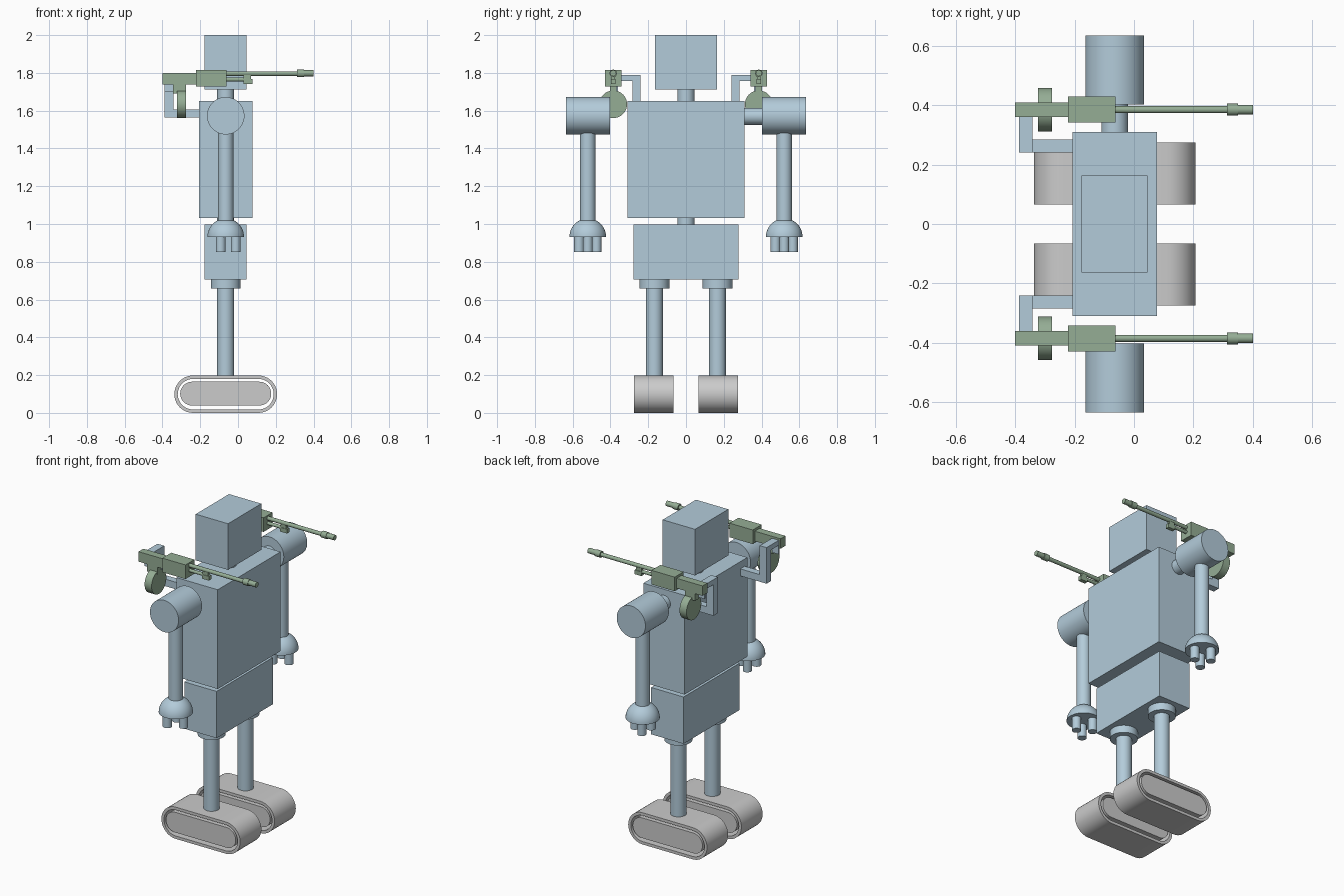
import bpy, bmesh, math
from mathutils import Matrix, Vector

if "Cube" in bpy.data.objects:
    bpy.data.objects.remove(bpy.data.objects["Cube"])


def material(name, rgb):
    m = bpy.data.materials.new(name)
    m.diffuse_color = (*rgb, 1)
    m.use_nodes = True
    m.node_tree.nodes["Principled BSDF"].inputs["Base Color"].default_value = m.diffuse_color
    return m


BLUE = material("blue_paint", (0.45, 0.6, 0.7))
GREEN = material("green_paint", (0.3, 0.42, 0.3))
CX = -0.065  # body axis


def finish(name, bm, mat, smooth=False):
    bmesh.ops.recalc_face_normals(bm, faces=bm.faces)
    me = bpy.data.meshes.new(name)
    bm.to_mesh(me)
    bm.free()
    ob = bpy.data.objects.new(name, me)
    bpy.context.collection.objects.link(ob)
    if mat:
        me.materials.append(mat)
    if smooth:
        bpy.ops.object.select_all(action='DESELECT')
        ob.select_set(True)
        bpy.context.view_layer.objects.active = ob
        bpy.ops.object.shade_smooth_by_angle(angle=math.radians(35))
    return ob


def box(name, xs, ys, zs, mat=BLUE):
    lo = Vector((min(xs), min(ys), min(zs)))
    hi = Vector((max(xs), max(ys), max(zs)))
    bm = bmesh.new()
    bmesh.ops.create_cube(bm, size=1, matrix=Matrix.Translation((lo + hi) / 2)
                          @ Matrix.Diagonal((*(hi - lo), 1)))
    return finish(name, bm, mat)


def cyl(name, a, b, r, mat=BLUE, seg=48):
    a, b = Vector(a), Vector(b)
    d = b - a
    rot = d.to_track_quat('Z', 'Y').to_matrix().to_4x4()
    bm = bmesh.new()
    bmesh.ops.create_cone(bm, cap_ends=True, segments=seg, radius1=r, radius2=r,
                          depth=d.length, matrix=Matrix.Translation((a + b) / 2) @ rot)
    return finish(name, bm, mat, True)


def dome(name, x, y, z, r, mat=BLUE):
    bm = bmesh.new()
    bmesh.ops.create_uvsphere(bm, u_segments=48, v_segments=24, radius=r,
                              matrix=Matrix.Translation((x, y, z)))
    bmesh.ops.bisect_plane(bm, geom=bm.verts[:] + bm.edges[:] + bm.faces[:],
                           plane_co=(x, y, z), plane_no=(0, 0, -1), clear_outer=True)
    bmesh.ops.holes_fill(bm, edges=[e for e in bm.edges if e.is_boundary])
    return finish(name, bm, mat, True)


def stadium(cx, cz, half, r, n=20):
    pts = []
    for side in (1, -1):
        for i in range(n + 1):
            t = math.pi * i / n - math.pi / 2
            pts.append((cx + side * (half + r * math.cos(t)), cz + side * r * math.sin(t)))
    return pts


def extrude_y(name, outer, y0, y1, inner=None, mat=None):
    bm = bmesh.new()

    def ring(pts, y):
        return [bm.verts.new((x, y, z)) for x, z in pts]

    def bridge(a, b):
        n = len(a)
        for i in range(n):
            j = (i + 1) % n
            bm.faces.new((a[i], a[j], b[j], b[i]))

    o0, o1 = ring(outer, y0), ring(outer, y1)
    bridge(o0, o1)
    if inner:
        i0, i1 = ring(inner, y0), ring(inner, y1)
        bridge(i0, i1)
        bridge(o0, i0)
        bridge(o1, i1)
    else:
        bm.faces.new(o0)
        bm.faces.new(o1)
    return finish(name, bm, mat, True)


# Body
box("head", (-0.177, 0.046), (-0.164, 0.164), (1.712, 2.0))
cyl("neck", (CX, 0, 1.64), (CX, 0, 1.72), 0.045)
box("torso", (-0.207, 0.077), (-0.31, 0.31), (1.033, 1.652))
cyl("waist", (CX, 0, 0.99), (CX, 0, 1.04), 0.045)
box("pelvis", (-0.177, 0.046), (-0.277, 0.277), (0.705, 0.997))
cyl("shoulder_joint", (CX, 0.3, 1.57), (CX, 0.41, 1.57), 0.045)

for side, s in (("right", -1), ("left", 1)):
    # Leg and track
    y = s * 0.167
    cyl(side + "_hip_collar", (CX, y, 0.659), (CX, y, 0.71), 0.079)
    cyl(side + "_leg", (CX, y, 0.19), (CX, y, 0.67), 0.045)
    y0, y1 = s * 0.065, s * 0.274
    extrude_y(side + "_track_belt", stadium(CX, 0.099, 0.173, 0.099), y0, y1,
              stadium(CX, 0.099, 0.173, 0.081))
    extrude_y(side + "_track_core", stadium(CX, 0.102, 0.178, 0.063), y0, y1)

    # Arm and three-fingered hand
    y = s * 0.52
    cyl(side + "_shoulder", (CX, s * 0.403, 1.573), (CX, s * 0.634, 1.573), 0.099)
    cyl(side + "_arm", (CX, y, 1.0), (CX, y, 1.5), 0.041)
    dome(side + "_hand", CX, y, 0.932, 0.097)
    for k in range(3):
        t = k * math.tau / 3
        fx, fy = CX + 0.053 * math.cos(t), y + 0.053 * math.sin(t)
        cyl(f"{side}_finger_{k + 1}", (fx, fy, 0.853), (fx, fy, 0.94), 0.026, seg=32)

    # Gun bracket behind the torso
    bx, by = (-0.388, -0.341), (s * 0.24, s * 0.284)
    box(side + "_bracket_arm", (-0.388, -0.2), by, (1.563, 1.607))
    box(side + "_bracket_post", bx, by, (1.563, 1.788))
    box(side + "_bracket_top", bx, (s * 0.24, s * 0.37), (1.757, 1.788))
    box(side + "_bracket_hanger", bx, (s * 0.36, s * 0.37), (1.7, 1.788))

    # Shoulder gun
    y = s * 0.385

    def w(h):
        return (y - h, y + h)

    box(side + "_gun_stock", (-0.4, -0.21), w(0.024), (1.738, 1.8), GREEN)
    box(side + "_gun_receiver", (-0.222, -0.062), w(0.044), (1.727, 1.815), GREEN)
    box(side + "_magazine_neck", (-0.345, -0.275), w(0.018), (1.69, 1.745), GREEN)
    cyl(side + "_drum_magazine", (-0.324, y, 1.634), (-0.276, y, 1.634), 0.073, GREEN)
    for part, a, b, z, r in (("barrel", -0.07, 0.32, 1.796, 0.012),
                             ("muzzle_collar", 0.313, 0.35, 1.797, 0.02),
                             ("muzzle", 0.345, 0.4, 1.798, 0.016),
                             ("gas_tube", -0.07, 0.04, 1.765, 0.01)):
        cyl(f"{side}_{part}", (a, y, z), (b, y, z), r, GREEN, 24)
    box(side + "_gas_block", (0.03, 0.077), w(0.012), (1.742, 1.768), GREEN)
    box(side + "_gas_block_post", (0.03, 0.068), w(0.009), (1.76, 1.795), GREEN)
